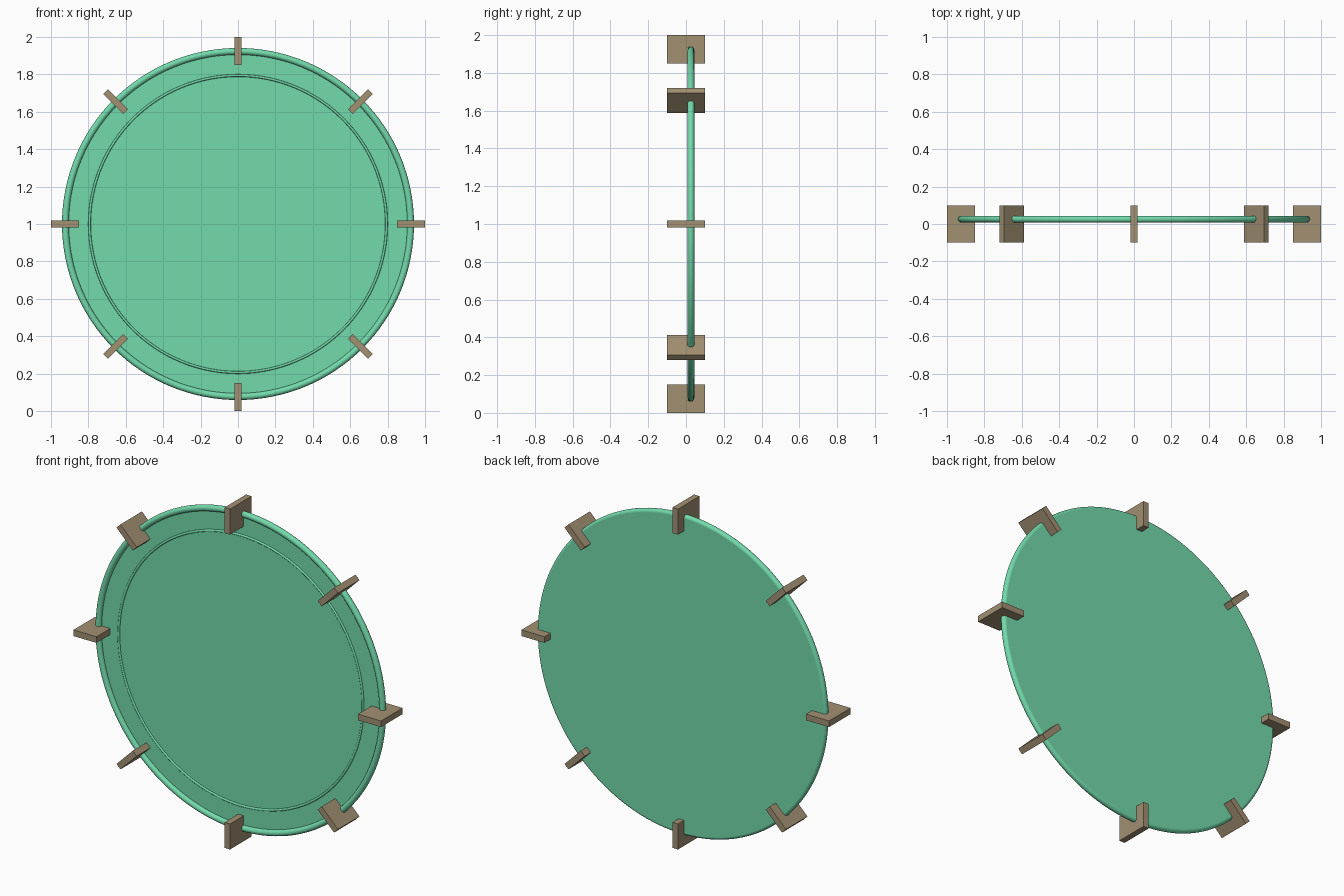
import bpy, math
from mathutils import Matrix

if "Cube" in bpy.data.objects:
    bpy.data.objects.remove(bpy.data.objects["Cube"])

CZ = 1.0          # height of the disc centre
RING_Y = 0.026    # depth of the rim centre line


def material(name, rgb):
    m = bpy.data.materials.new(name)
    m.diffuse_color = (*rgb, 1)
    m.use_nodes = True
    m.node_tree.nodes["Principled BSDF"].inputs["Base Color"].default_value = m.diffuse_color
    return m


green = material("green", (0.17, 0.70, 0.41))
brown = material("brown", (0.36, 0.28, 0.17))


def finish(name, mat, smooth=True):
    ob = bpy.context.object
    ob.name = name
    ob.data.materials.append(mat)
    if smooth:
        bpy.ops.object.shade_smooth_by_angle(angle=math.radians(50))
    return ob


def ring(name, radius, tube, y, sides):
    bpy.ops.mesh.primitive_torus_add(
        major_radius=radius, minor_radius=tube, major_segments=128,
        minor_segments=sides, location=(0, y, CZ), rotation=(math.pi / 2, 0, 0))
    return finish(name, green)


# Flat panel: front recessed inside the rim, back flush with it
front, back = 0.027, 0.044
bpy.ops.mesh.primitive_cylinder_add(
    vertices=128, radius=0.923, depth=back - front,
    location=(0, (front + back) / 2, CZ), rotation=(math.pi / 2, 0, 0))
finish("panel", green)

# Rounded outer rim and thin inner bead
ring("outer_rim", 0.923, 0.018, RING_Y, 16)
ring("inner_bead", 0.794, 0.007, front, 8)

# Eight radial clips around the rim
for i in range(8):
    bpy.ops.mesh.primitive_cube_add(size=1)
    clip = finish(f"clip_{i + 1}", brown, smooth=False)
    clip.data.transform(Matrix.Translation((0.925, 0, 0))
                        @ Matrix.Diagonal((0.15, 0.2, 0.036, 1)))
    clip.location = (0, 0, CZ)
    clip.rotation_euler = (0, i * math.pi / 4, 0)
